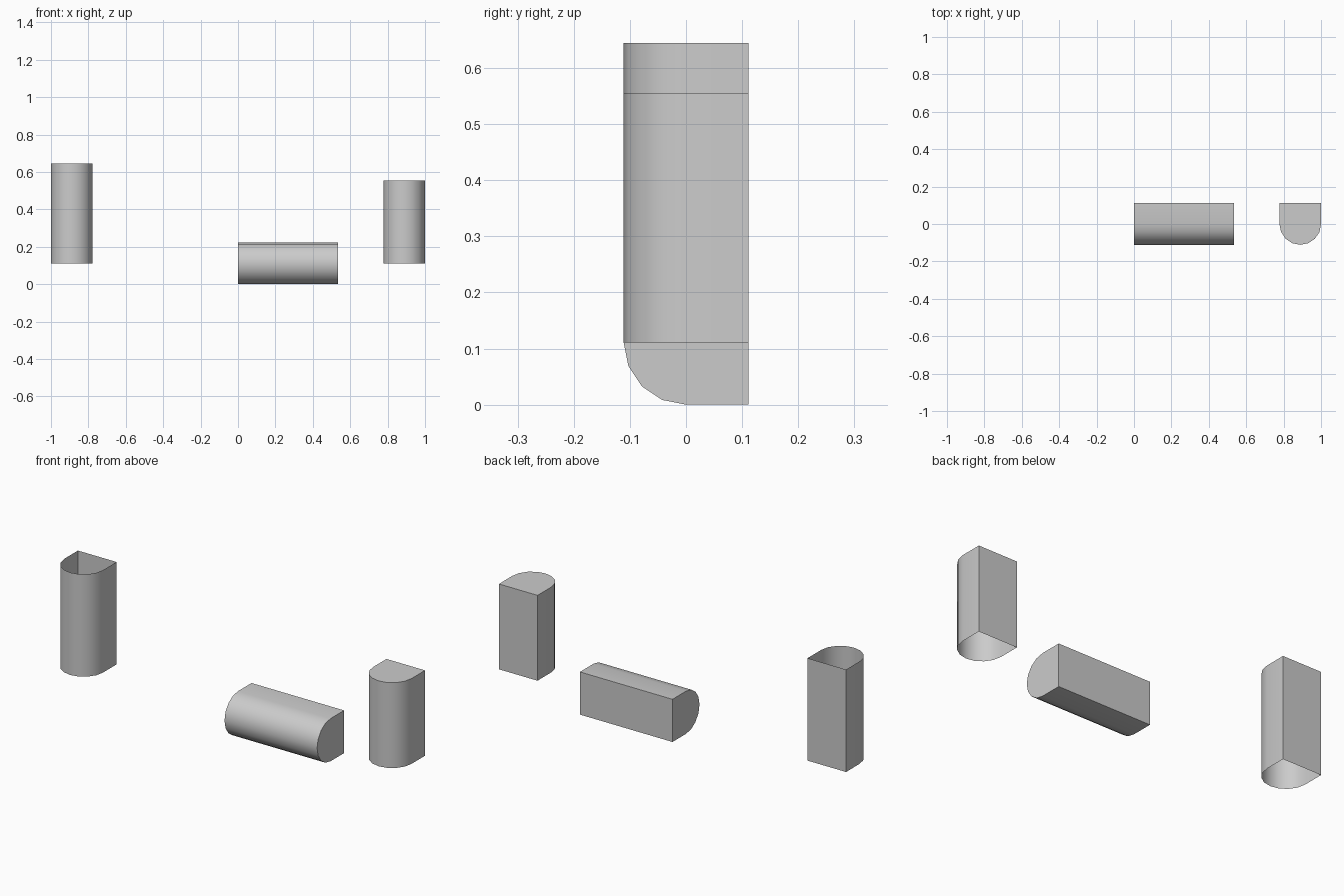
import bpy, bmesh, math
from mathutils import Matrix

if "Cube" in bpy.data.objects:
    bpy.data.objects.remove(bpy.data.objects["Cube"])

R = 1 / 9      # half width of the D-shaped section
STEPS = 8      # segments in the rounded front


def d_profile():
    # square back corners, then the half circle facing -y (counter-clockwise)
    pts = [(R, R), (-R, R)]
    for i in range(STEPS + 1):
        a = math.pi + math.pi * i / STEPS
        pts.append((R * math.cos(a), R * math.sin(a)))
    return pts


def d_bar(name, length, location, rotation=Matrix.Identity(4), start_cap=False, end_cap=False):
    bm = bmesh.new()
    pts = d_profile()
    start = [bm.verts.new((x, y, 0)) for x, y in pts]
    end = [bm.verts.new((x, y, length)) for x, y in pts]
    n = len(pts)
    for i in range(n):
        j = (i + 1) % n
        bm.faces.new((start[i], start[j], end[j], end[i]))
    if start_cap:
        bm.faces.new(start[::-1])
    if end_cap:
        bm.faces.new(end)
    bm.transform(rotation)
    mesh = bpy.data.meshes.new(name)
    bm.to_mesh(mesh)
    bm.free()
    ob = bpy.data.objects.new(name, mesh)
    ob.location = location
    bpy.context.collection.objects.link(ob)
    # smooth round front, crisp corners
    bpy.ops.object.select_all(action='DESELECT')
    ob.select_set(True)
    bpy.context.view_layer.objects.active = ob
    bpy.ops.object.shade_smooth_by_angle(angle=math.radians(30))
    return ob


# left post: open at both ends
d_bar("open_post", 4.8 * R, (-1 + R, 0, R))

# right post: closed top, open bottom
d_bar("capped_post", 4 * R, (1 - R, 0, R), end_cap=True)

# lying bar: closed at both ends, running along x
d_bar("lying_bar", 4.8 * R, (0, 0, R), Matrix.Rotation(math.pi / 2, 4, 'Y'),
      start_cap=True, end_cap=True)
